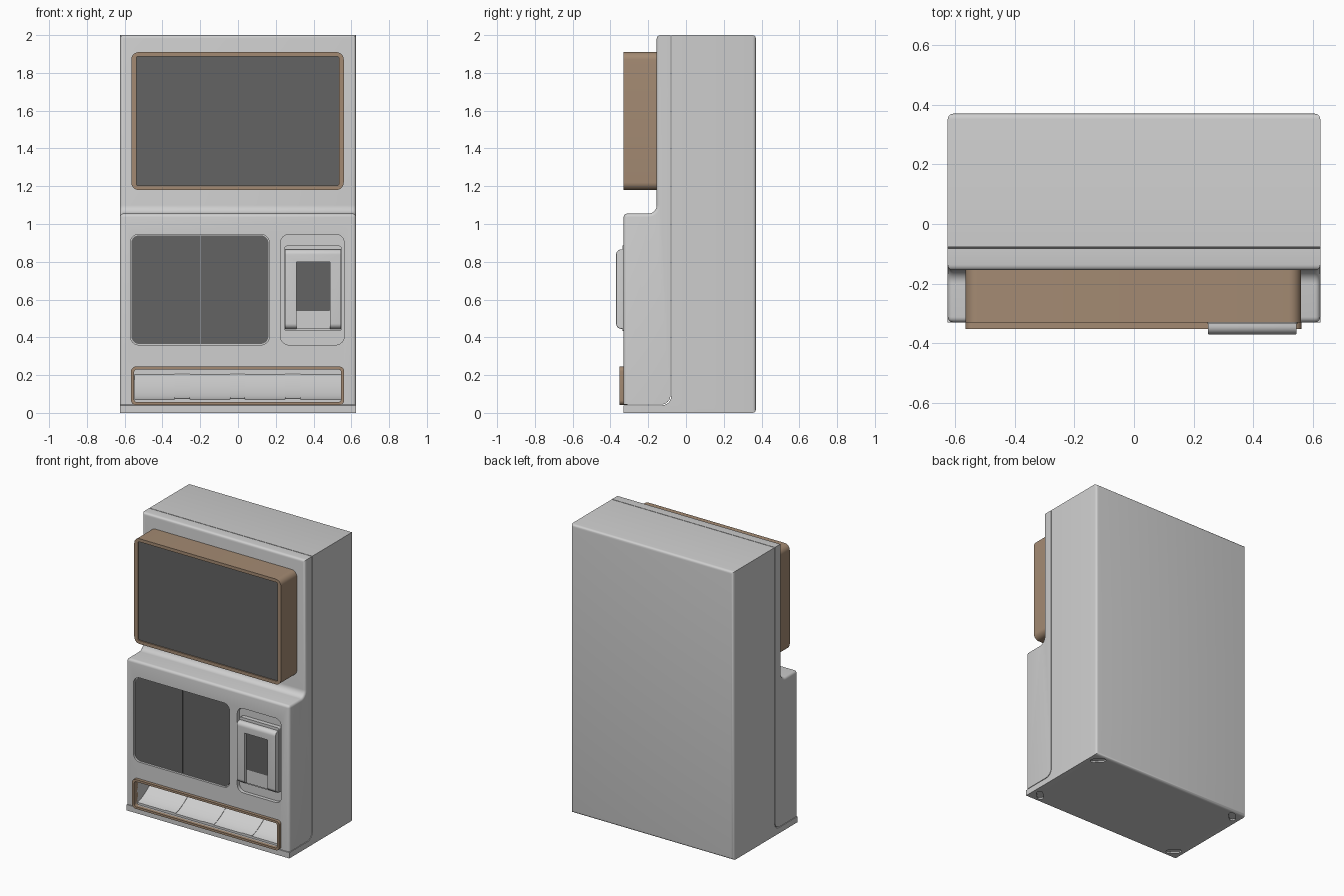
import bpy, bmesh
from math import sin, cos, pi
from mathutils import Vector, Matrix

cube = bpy.data.objects.get("Cube")
if cube:
    bpy.data.objects.remove(cube, do_unlink=True)


def material(name, rgb):
    m = bpy.data.materials.new(name)
    m.use_nodes = True
    m.diffuse_color = (*rgb, 1)
    m.node_tree.nodes["Principled BSDF"].inputs["Base Color"].default_value = (*rgb, 1)
    return m


GREY = material("light grey", (0.62, 0.62, 0.62))
DARK = material("dark glass", (0.125, 0.125, 0.125))
BROWN = material("warm brown", (0.37, 0.255, 0.17))


def arc(cx, cy, r, start, end, n=8):
    """Points on an arc, angles in quarter turns."""
    angles = [(start + (end - start) * i / n) * pi / 2 for i in range(n + 1)]
    return [(cx + r * cos(a), cy + r * sin(a)) for a in angles]


def extrude(name, loop, vec, mat, bevel_rule=None, width=0.018):
    bm = bmesh.new()
    face = bm.faces.new([bm.verts.new(p) for p in loop])
    out = bmesh.ops.extrude_face_region(bm, geom=[face], use_keep_orig=True)
    moved = [v for v in out["geom"] if isinstance(v, bmesh.types.BMVert)]
    bmesh.ops.translate(bm, verts=moved, vec=vec)
    bmesh.ops.recalc_face_normals(bm, faces=bm.faces)
    if bevel_rule:
        edges = [e for e in bm.edges if e.calc_face_angle(0) > 0.5
                 and bevel_rule((e.verts[0].co + e.verts[1].co) / 2)]
        bmesh.ops.bevel(bm, geom=edges, offset=width, offset_type='OFFSET',
                        segments=4, profile=0.5, affect='EDGES', clamp_overlap=True)
    me = bpy.data.meshes.new(name)
    bm.to_mesh(me)
    bm.free()
    me.materials.append(mat)
    ob = bpy.data.objects.new(name, me)
    bpy.context.collection.objects.link(ob)
    return ob


def prism(name, profile, x0, x1, mat, **kw):
    """Side profile (y, z) extruded across x."""
    return extrude(name, [(x0, y, z) for y, z in profile], (x1 - x0, 0, 0), mat, **kw)


def plate(name, x0, x1, z0, z1, y0, y1, r, mat, **kw):
    """Rounded rectangle in x, z extruded from y0 to y1."""
    corners = [(x1 - r, z1 - r), (x0 + r, z1 - r), (x0 + r, z0 + r), (x1 - r, z0 + r)]
    pts = [p for q, (cx, cz) in enumerate(corners) for p in arc(cx, cz, r, q, q + 1)]
    return extrude(name, [(x, y0, z) for x, z in pts], (0, y1 - y0, 0), mat, **kw)


def activate(ob):
    bpy.ops.object.select_all(action='DESELECT')
    ob.select_set(True)
    bpy.context.view_layer.objects.active = ob


def cut(ob, cutter):
    mod = ob.modifiers.new("cut", 'BOOLEAN')
    mod.operation, mod.solver, mod.object = 'DIFFERENCE', 'EXACT', cutter
    activate(ob)
    bpy.ops.object.modifier_apply(modifier=mod.name)
    bpy.data.objects.remove(cutter, do_unlink=True)


HALF, FRONT, BACK, SEAM, GAP = 0.625, -0.33, 0.37, -0.078, 0.004

# Rear cabinet with the low base step
cabinet = prism("cabinet", [(FRONT, 0), (FRONT, 0.04)]
                + arc(SEAM - 0.05, 0.09, 0.05, -1, 0)
                + [(SEAM, 2), (BACK, 2), (BACK, 0)],
                -HALF, HALF, GREY, bevel_rule=lambda c: c.y > 0.36)

# Diagonal foot slots in the underside
for sx in (-1, 1):
    for cy, sy in ((-0.27, -1), (0.31, 1)):
        pts = arc(0.03, 0, 0.02, -1, 1) + arc(-0.03, 0, 0.02, 1, 3)
        turn = Matrix.Rotation(-sx * sy * pi / 4, 3, 'Z')
        loop = [turn @ Vector((x, y, -0.02)) + Vector((sx * 0.56, cy, 0)) for x, y in pts]
        cut(cabinet, extrude("slot_cutter", loop, (0, 0, 0.03), GREY))

# Front door with the ledge below the display
door_back = arc(SEAM - 0.05 - GAP, 0.09 + GAP, 0.05, -1, 0)
step = arc(-0.2, 1.1, 0.045, 0, -1)
door = prism("front_door", [(FRONT, 0.04 + GAP)] + door_back
             + [(SEAM - GAP, 2), (-0.155, 2)] + step + [(FRONT, 1.055)],
             -HALF, HALF, GREY, bevel_rule=lambda c: c.y < -0.15 and c.z > 0.05)

# Display: brown housing and glass
housing = plate("display_housing", -0.565, 0.56, 1.18, 1.91, FRONT, -0.15, 0.04, BROWN)
cut(housing, plate("cutter", -0.538, 0.534, 1.203, 1.888, -0.4, -0.318, 0.01, BROWN))
plate("display_glass", -0.538, 0.534, 1.203, 1.888, -0.322, -0.316, 0.01, DARK)

# Window recess with two panes
cut(door, plate("cutter", -0.57, 0.166, 0.36, 0.945, -0.4, -0.314, 0.045, GREY))
for name, side in (("left_pane", 1), ("right_pane", -1)):
    pane = plate(name, -0.565, 0.161, 0.365, 0.94, -0.32, -0.312, 0.042, DARK)
    lo, hi = (-0.7, -0.198) if side > 0 else (-0.202, 0.3)
    cut(pane, plate("cutter", lo, hi, 0.2, 1.1, -0.4, -0.2, 0.001, DARK))

# Payment reader recess
cut(door, plate("cutter", 0.225, 0.562, 0.36, 0.945, -0.4, -0.305, 0.045, GREY))

# Payment reader: back plate, hooded body, screen
plate("reader_back_plate", 0.246, 0.548, 0.433, 0.885, -0.335, -0.3, 0.012, GREY)
r = 0.028
reader = prism("reader_body", arc(-0.37 + r, 0.445 + r, r, 3, 2)
               + arc(-0.37 + r, 0.866 - r, r, 2, 1) + [(-0.31, 0.866), (-0.31, 0.445)],
               0.248, 0.546, GREY, bevel_rule=lambda c: c.y < -0.34, width=0.006)
cut(reader, plate("cutter", 0.309, 0.486, 0.4, 0.8, -0.5, -0.346, 0.002, GREY))
plate("reader_screen", 0.309, 0.486, 0.54, 0.8, -0.35, -0.343, 0.002, DARK)

# Collection tray: cavity, brown surround, sloping chute
tray_hole = (-0.55, 0.546, 0.057, 0.23)
cut(door, plate("cutter", *tray_hole, -0.4, -0.11, 0.015, GREY))
surround = plate("tray_surround", -0.566, 0.562, 0.042, 0.245, -0.352, -0.31, 0.025, BROWN)
cut(surround, plate("cutter", *tray_hole, -0.5, -0.2, 0.015, BROWN))


def chute(name, x0, x1, lift):
    slope = [(-0.32 + 0.21 * t, 0.072 + lift + 0.13 * t ** 1.5)
             for t in (i / 10 for i in range(11))]
    prism(name, [(-0.32, 0.058)] + slope + [(-0.11, 0.058)], x0, x1, GREY)


chute("tray_chute", -0.548, 0.544, 0)
for i, x in enumerate((-0.295, -0.003, 0.29)):
    chute(f"chute_guide_{i + 1}", x - 0.04, x + 0.04, 0.003)

# Smooth shading with sharp edges kept
for ob in list(bpy.context.collection.objects):
    if ob.type == 'MESH':
        activate(ob)
        bpy.ops.object.shade_smooth_by_angle(angle=0.6)
